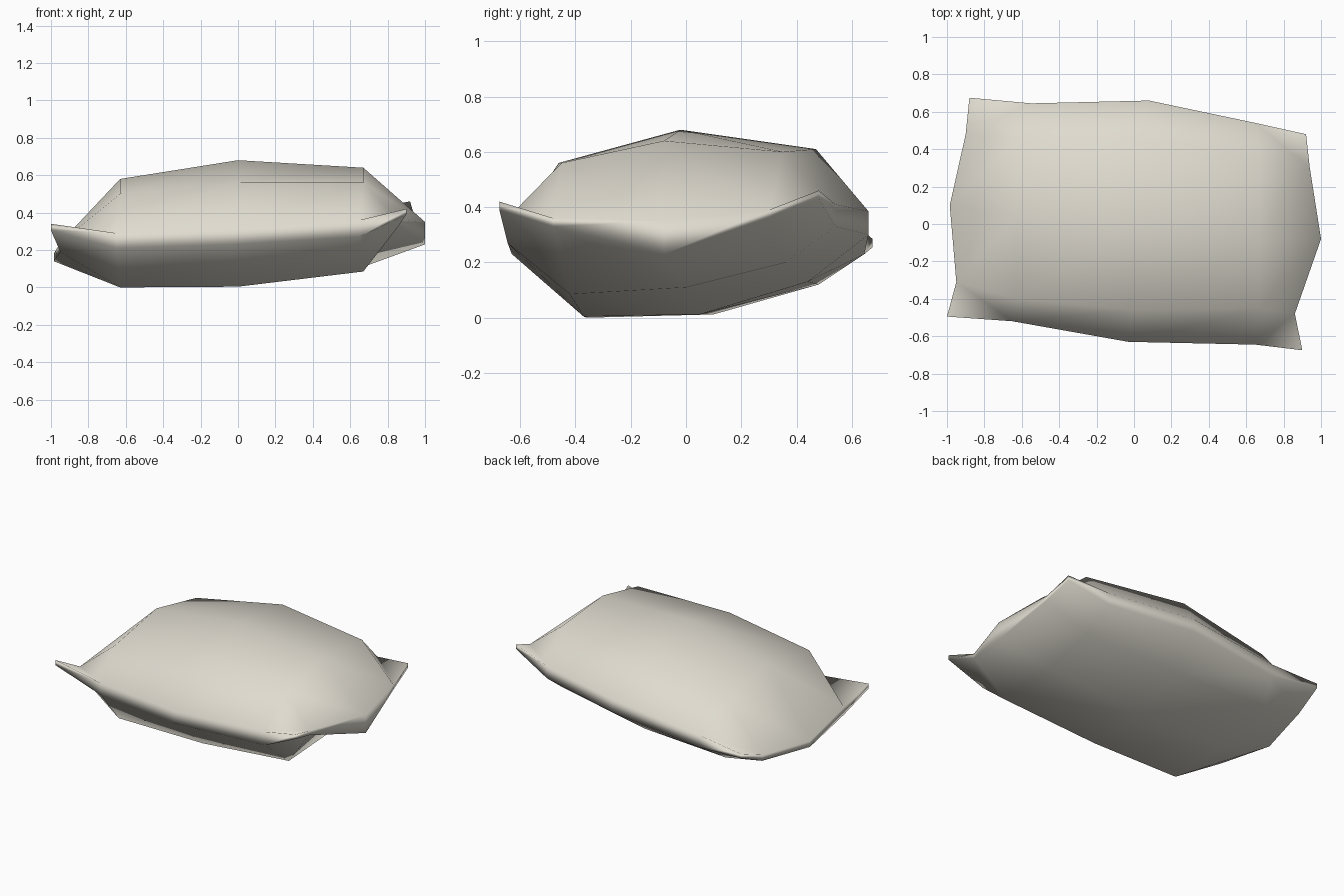
import bpy, bmesh

if "Cube" in bpy.data.objects:
    bpy.data.objects.remove(bpy.data.objects["Cube"])

# Seam outline, counter-clockwise from the front left corner: x, y, upper z, lower z
SEAM = [
    (-1.00, -0.495, .34, .305), (-.65, -.52, .29, .21), (-.03, -.63, .31, .23), (.65, -.645, .36, .27),
    (.90, -.675, .42, .39), (.86, -.48, .36, .33), (1.00, -.08, .35, .23), (.94, .30, .39, .36),
    (.92, .48, .46, .43), (.65, .54, .41, .33), (.08, .66, .385, .30), (-.55, .645, .31, .23),
    (-.88, .675, .285, .255), (-.90, .48, .21, .17), (-.985, .10, .18, .14), (-.95, -.31, .24, .19),
]
# Puffed cushion points (y, z), rows from front to back, one per column
COLS = (-.63, 0.0, .67)
TOP = (((-.40, .50), (-.46, .56), (-.45, .56)),
       ((.04, .58), (-.02, .68), (-.08, .64)),
       ((.46, .49), (.47, .61), (.35, .60)))
LOW = (((-.36, .0), (-.37, .004), (-.42, .085)),
       ((.10, .012), (.05, .012), (.0, .11)),
       ((.48, .12), (.44, .13), (.36, .20)))


def seam_index(i, j):
    """Position on the seam loop for a border cell of the 5 x 5 grid."""
    if j == 0:
        return i
    if i == 4:
        return 4 + j
    if j == 4:
        return 12 - i
    return 16 - j


def add_panel(bm, rim, points, flip):
    """One fabric panel: a 5 x 5 grid whose border is the seam loop."""
    grid = {}
    for i in range(5):
        for j in range(5):
            if i in (0, 4) or j in (0, 4):
                grid[i, j] = rim[seam_index(i, j)]
            else:
                grid[i, j] = bm.verts.new((COLS[i - 1], *points[j - 1][i - 1]))
    for i in range(4):
        for j in range(4):
            quad = [grid[i, j], grid[i + 1, j], grid[i + 1, j + 1], grid[i, j + 1]]
            if i in (0, 3) and j in (0, 3):
                # Pinched corner: fold across the base of the ear
                a, b, c, d = quad
                parts = [(a, b, d), (b, c, d)] if i == j else [(a, b, c), (a, c, d)]
            else:
                parts = [quad]
            for part in parts:
                bm.faces.new(part[::-1] if flip else part)


bm = bmesh.new()
upper = [bm.verts.new((x, y, zu)) for x, y, zu, zl in SEAM]
lower = [bm.verts.new((x, y, zl)) for x, y, zu, zl in SEAM]
add_panel(bm, upper, TOP, False)
add_panel(bm, lower, LOW, True)
# Narrow side band joining both panels
for k in range(16):
    n = (k + 1) % 16
    bm.faces.new((lower[k], lower[n], upper[n], upper[k]))
bmesh.ops.recalc_face_normals(bm, faces=bm.faces[:])
for f in bm.faces:
    f.smooth = True

mesh = bpy.data.meshes.new("pillow")
bm.to_mesh(mesh)
bm.free()
pillow = bpy.data.objects.new("pillow", mesh)
bpy.context.collection.objects.link(pillow)

# Panels dominate the shading over the thin band
pillow.modifiers.new("panel shading", 'WEIGHTED_NORMAL')

# Off-white fabric
fabric = bpy.data.materials.new("off white fabric")
fabric.diffuse_color = (.74, .71, .63, 1)
fabric.use_nodes = True
fabric.node_tree.nodes["Principled BSDF"].inputs["Base Color"].default_value = fabric.diffuse_color
mesh.materials.append(fabric)
